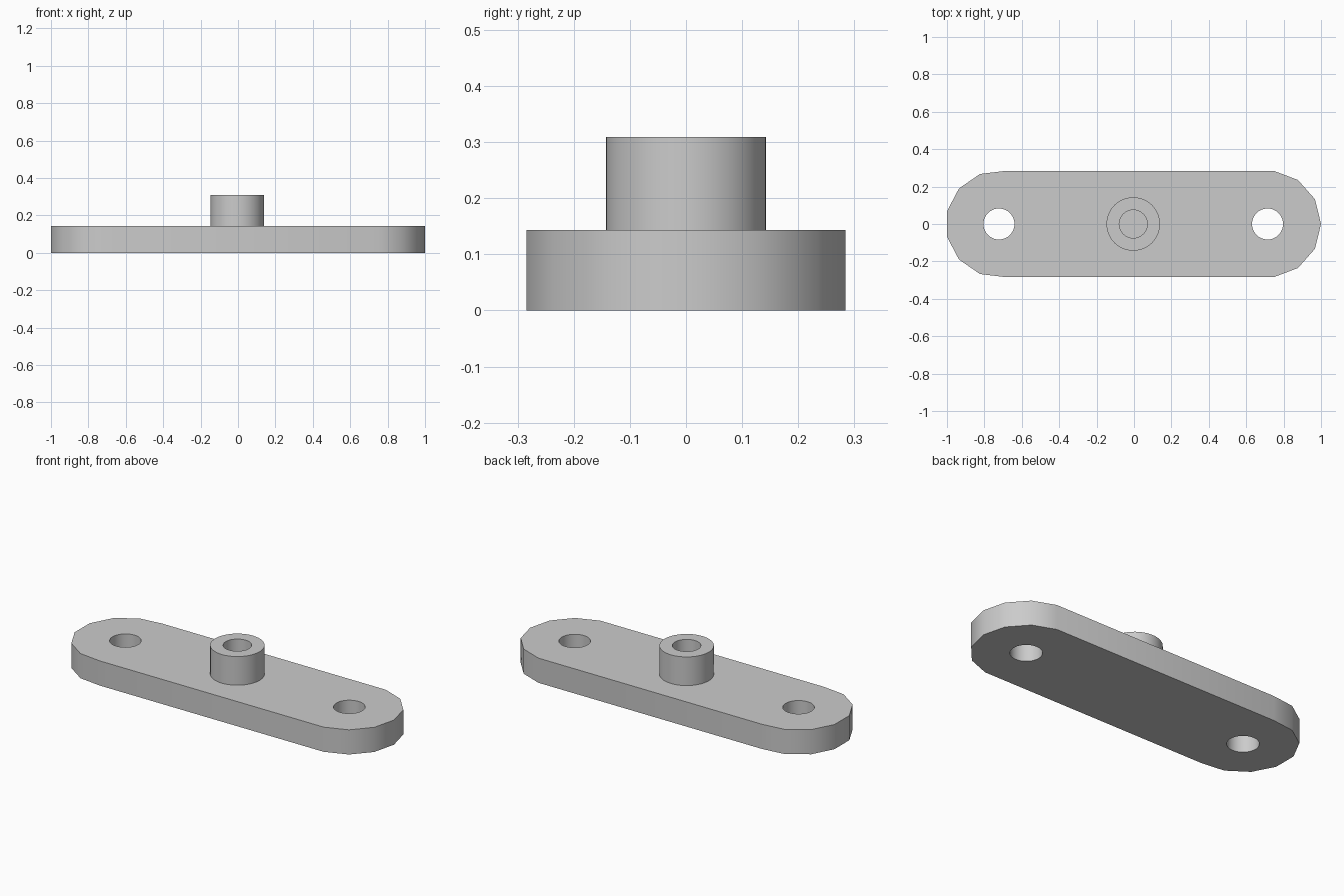
import bpy
import bmesh
import math
from mathutils import Vector

cube = bpy.data.objects.get("Cube")
if cube:
    bpy.data.objects.remove(cube, do_unlink=True)

PLATE_H = 0.143
TOP = 0.309
END_R = 0.286
LEFT_X, RIGHT_X = 0.714, -0.722
MID_X = (LEFT_X + RIGHT_X) / 2
SIDES = 13

grey = bpy.data.materials.new("plain grey")
grey.use_nodes = True
grey.diffuse_color = (0.6, 0.6, 0.6, 1)
grey.node_tree.nodes["Principled BSDF"].inputs["Base Color"].default_value = grey.diffuse_color


def circle(x, radius, sides=48):
    step = math.tau / sides
    return [(x + radius * math.cos(i * step), radius * math.sin(i * step))
            for i in range(sides)]


def slab(name, loops, bottom, top):
    """Extrude an outline (first loop) with holes (other loops)."""
    bm = bmesh.new()
    edges = []
    for loop in loops:
        verts = [bm.verts.new((x, y, bottom)) for x, y in loop]
        edges += [bm.edges.new((a, b)) for a, b in zip(verts, verts[1:] + verts[:1])]
    bmesh.ops.triangle_fill(bm, use_beauty=True, edges=edges, normal=(0, 0, 1))
    raised = bmesh.ops.extrude_face_region(bm, geom=bm.faces[:])["geom"]
    bmesh.ops.translate(bm, vec=Vector((0, 0, top - bottom)),
                        verts=[g for g in raised if isinstance(g, bmesh.types.BMVert)])
    bmesh.ops.recalc_face_normals(bm, faces=bm.faces[:])
    mesh = bpy.data.meshes.new(name)
    bm.to_mesh(mesh)
    bm.free()
    mesh.materials.append(grey)
    obj = bpy.data.objects.new(name, mesh)
    bpy.context.collection.objects.link(obj)
    bpy.ops.object.select_all(action='DESELECT')
    obj.select_set(True)
    bpy.context.view_layer.objects.active = obj
    bpy.ops.object.shade_smooth_by_angle(angle=math.radians(30))
    return obj


# Base plate: two coarse round ends joined by straight sides, with two bolt holes
left_end = circle(LEFT_X, END_R, SIDES)
right_end = circle(RIGHT_X, END_R, SIDES)
quarter = SIDES // 4
outline = left_end[:quarter + 1] + right_end[quarter:SIDES - quarter + 1] + left_end[SIDES - quarter:]
slab("base_plate", [outline, circle(LEFT_X, 0.083), circle(RIGHT_X, 0.083)], 0, PLATE_H)

# Hollow boss standing on the plate; the plate closes the bore
slab("centre_boss", [circle(MID_X, 0.143), circle(MID_X, 0.075)], PLATE_H - 0.002, TOP)
